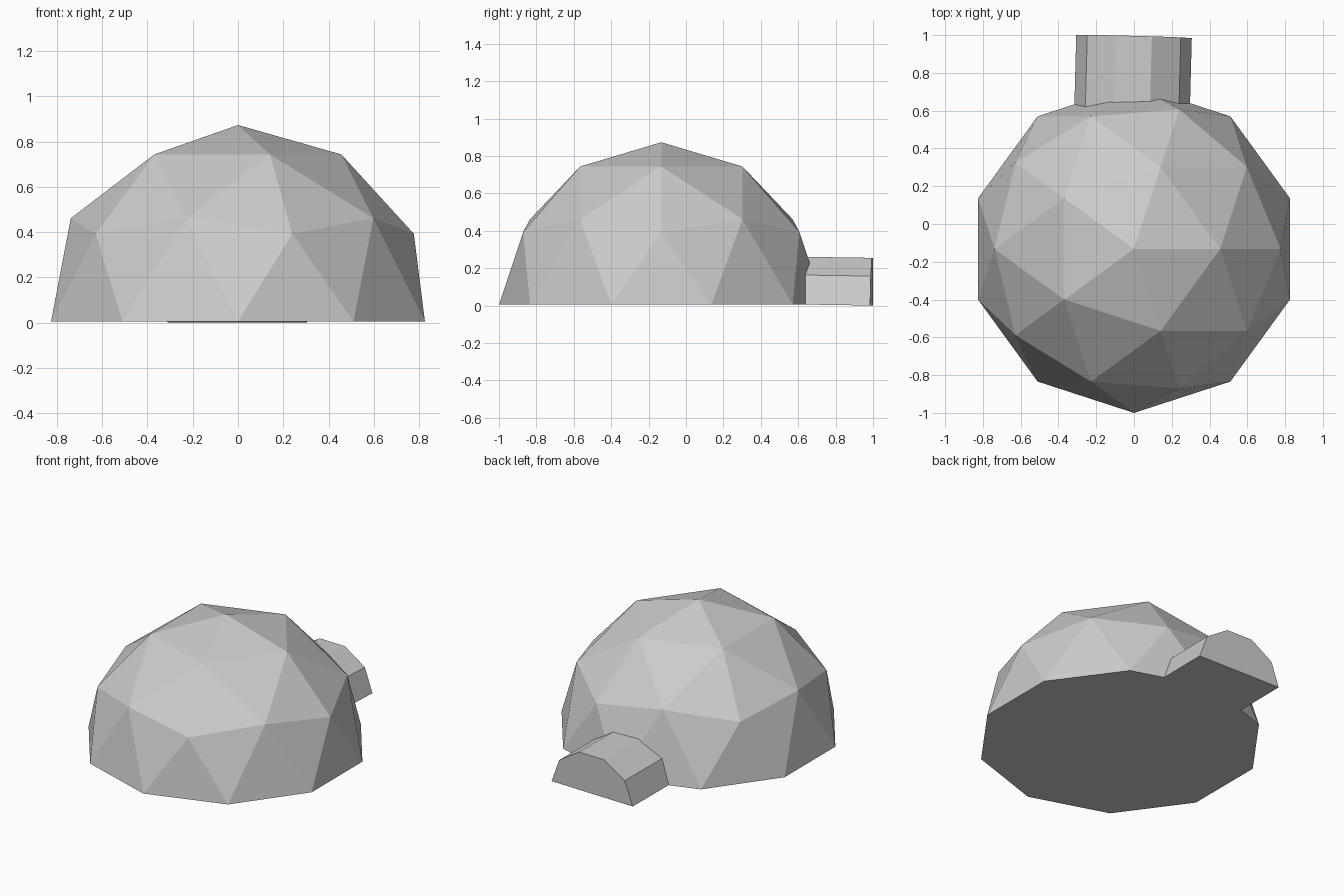
import bpy, bmesh, math

if "Cube" in bpy.data.objects:
    bpy.data.objects.remove(bpy.data.objects["Cube"])


def add_object(name, bm):
    bmesh.ops.recalc_face_normals(bm, faces=bm.faces)
    mesh = bpy.data.meshes.new(name)
    bm.to_mesh(mesh)
    bm.free()
    obj = bpy.data.objects.new(name, mesh)
    bpy.context.collection.objects.link(obj)
    return obj


# Dome: upper half of a faceted icosphere with a closed floor
bm = bmesh.new()
bmesh.ops.create_icosphere(bm, subdivisions=2, radius=0.868)
bmesh.ops.delete(bm, geom=[v for v in bm.verts if v.co.z < -0.01], context='VERTS')
bmesh.ops.holes_fill(bm, edges=[e for e in bm.edges if e.is_boundary], sides=0)
dome = add_object("dome", bm)
dome.location = (0, -0.132, 0.005)

# Entrance tunnel: squashed half decagon, slightly turned and tilted
bm = bmesh.new()
profile = [bm.verts.new((0.306 * math.cos(math.radians(a)), 0,
                         0.268 * math.sin(math.radians(a))))
           for a in range(0, 181, 36)]
end = bm.faces.new(profile)
geom = bmesh.ops.extrude_face_region(bm, geom=[end], use_keep_orig=True)["geom"]
bmesh.ops.translate(bm, vec=(0, -0.6, 0),
                    verts=[g for g in geom if isinstance(g, bmesh.types.BMVert)])
tunnel = add_object("entrance_tunnel", bm)
tunnel.location = (0, 0.992, 0)
tunnel.rotation_euler = (math.radians(-0.9), 0, math.radians(-1.5))
